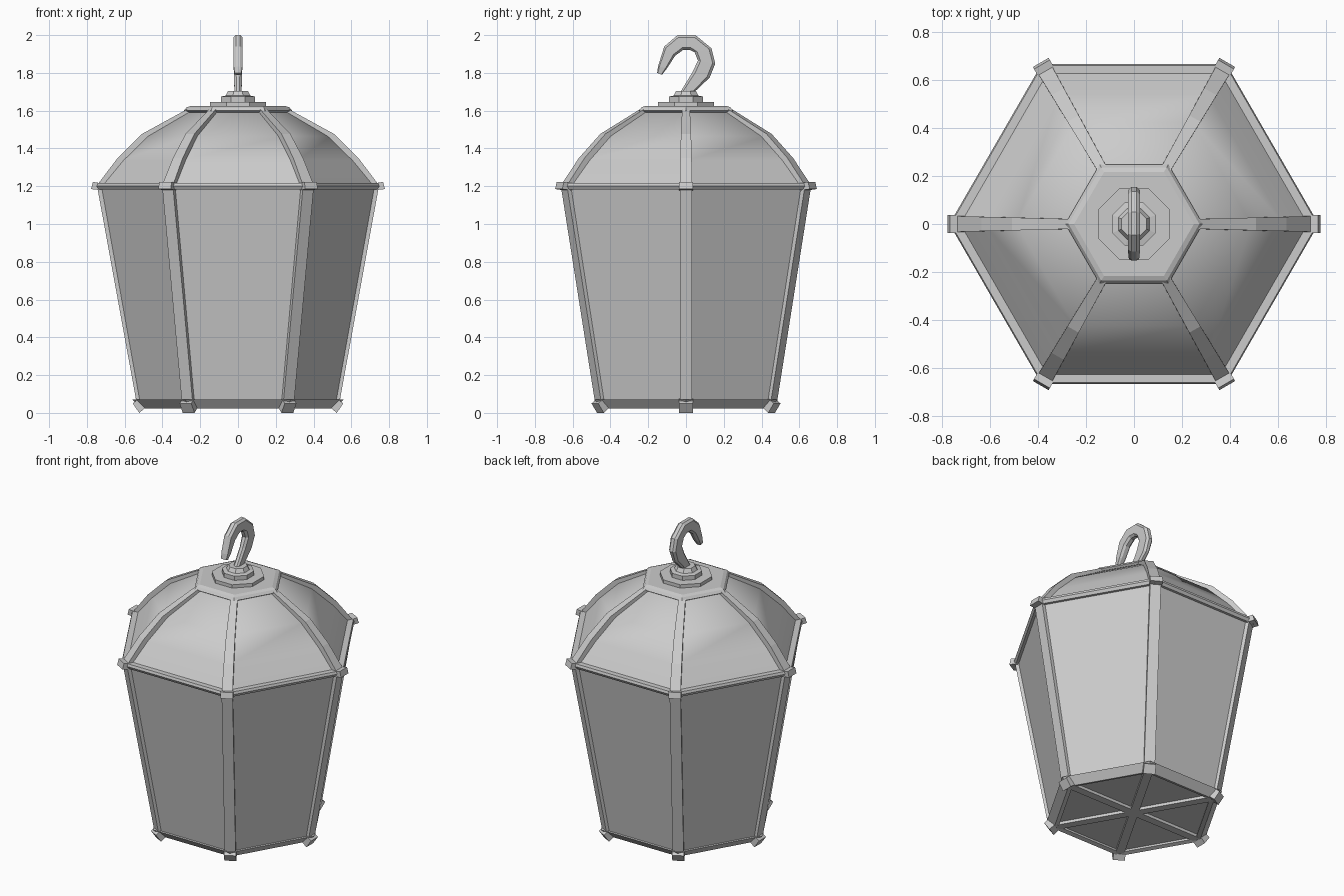
import bpy, bmesh, math
from math import cos, sin, pi

if "Cube" in bpy.data.objects:
    bpy.data.objects.remove(bpy.data.objects["Cube"])


def make(name, rings, caps=True, wrap=False, smooth=None):
    """Skin a list of equal-sized vertex rings into one mesh object."""
    bm = bmesh.new()
    vs = [[bm.verts.new(p) for p in r] for r in rings]
    n = len(vs[0])
    pairs = list(zip(vs, vs[1:])) + ([(vs[-1], vs[0])] if wrap else [])
    for a, b in pairs:
        for i in range(n):
            j = (i + 1) % n
            bm.faces.new((a[i], a[j], b[j], b[i]))
    if caps and not wrap:
        bm.faces.new(vs[0][::-1])
        bm.faces.new(vs[-1])
    bmesh.ops.recalc_face_normals(bm, faces=bm.faces)
    me = bpy.data.meshes.new(name)
    bm.to_mesh(me)
    bm.free()
    ob = bpy.data.objects.new(name, me)
    bpy.context.collection.objects.link(ob)
    if smooth:
        bpy.ops.object.select_all(action='DESELECT')
        ob.select_set(True)
        bpy.context.view_layer.objects.active = ob
        bpy.ops.object.shade_smooth_by_angle(angle=math.radians(smooth))
    return ob


def loft(name, profile, n=6, rot=0.0, **kw):
    """Stack n-sided rings of (corner radius, z)."""
    return make(name, [[(r * cos(rot + 2 * pi * i / n), r * sin(rot + 2 * pi * i / n), z)
                        for i in range(n)] for r, z in profile], **kw)


def six(name, outline, widths):
    """Extrude a radial (r, z) outline sideways, once at each corner."""
    if not isinstance(widths, (list, tuple)):
        widths = [widths] * len(outline)
    for k in range(6):
        ob = make(f"{name}_{k + 1}", [[(r, s * w, z) for (r, z), w in zip(outline, widths)]
                                      for s in (-1, 1)])
        ob.rotation_euler.z = k * pi / 3


# Side panels, floor and domed roof panels
loft("side_panels", [(0.53, 0.045), (0.54, 0.07), (0.742, 1.2)])
loft("roof_panels", [(0.742, 1.195), (0.625, 1.335), (0.49, 1.465), (0.265, 1.595)], smooth=35)

# Horizontal frame rails
loft("bottom_rail", [(0.558, 0.07), (0.51, 0.022), (0.48, 0.03), (0.49, 0.07)], wrap=True)
loft("middle_rail", [(0.758, 1.182), (0.77, 1.2), (0.764, 1.216), (0.71, 1.216), (0.71, 1.182)],
     wrap=True)
loft("roof_cap", [(0.25, 1.58), (0.287, 1.6), (0.273, 1.617), (0.25, 1.625)])

# Corner posts, roof ribs and floor spokes
six("corner_post", [(0.538, 0.06), (0.746, 1.2), (0.68, 1.2), (0.48, 0.06)], 0.033)
rib = [(0.75, 1.2), (0.637, 1.35), (0.508, 1.477), (0.245, 1.621)]
rib_inner = [(r - 0.05, z - 0.05) for r, z in reversed(rib)]
half = [0.033, 0.03, 0.027, 0.02]
six("roof_rib", rib + rib_inner, half + half[::-1])
six("floor_spoke", [(0, 0.026), (0.5, 0.026), (0.5, 0.06), (0, 0.06)], 0.026)

# Corner blocks
six("lower_corner_block", [(0.557, 0.05), (0.523, 0.0), (0.487, 0.03), (0.525, 0.075)], 0.036)
six("upper_corner_block", [(0.778, 1.185), (0.768, 1.223), (0.72, 1.215), (0.72, 1.178)], 0.038)

# Octagonal hook base
k8 = 1 / cos(pi / 8)
loft("base_disc", [(0.148 * k8, 1.615), (0.148 * k8, 1.647)], 8, pi / 8)
loft("hook_collar", [(0.09 * k8, 1.64), (0.09 * k8, 1.675), (0.065 * k8, 1.68),
                     (0.052 * k8, 1.705)], 8, pi / 8)

# Hook: outer and inner edge points (y, z) with half thickness in x
hook = [((0.035, 1.69), (-0.035, 1.69), 0.019), ((0.125, 1.775), (0.035, 1.805), 0.021),
        ((0.155, 1.85), (0.063, 1.865), 0.024), ((0.135, 1.93), (0.045, 1.91), 0.025),
        ((0.05, 2.0), (0.02, 1.922), 0.025), ((-0.045, 2.0), (-0.015, 1.922), 0.025),
        ((-0.115, 1.94), (-0.058, 1.89), 0.025), ((-0.148, 1.835), (-0.1, 1.825), 0.023),
        ((-0.153, 1.8), (-0.127, 1.79), 0.018)]
section = [(1, 0.45), (0.7, 1), (-0.7, 1), (-1, 0.45), (-1, -0.45), (-0.7, -1), (0.7, -1), (1, -0.45)]
rings = []
for (oy, oz), (iy, iz), w in hook:
    rings.append([(v * w, (oy + iy) / 2 + u * (oy - iy) / 2, (oz + iz) / 2 + u * (oz - iz) / 2)
                  for u, v in section])
make("hook", rings)
